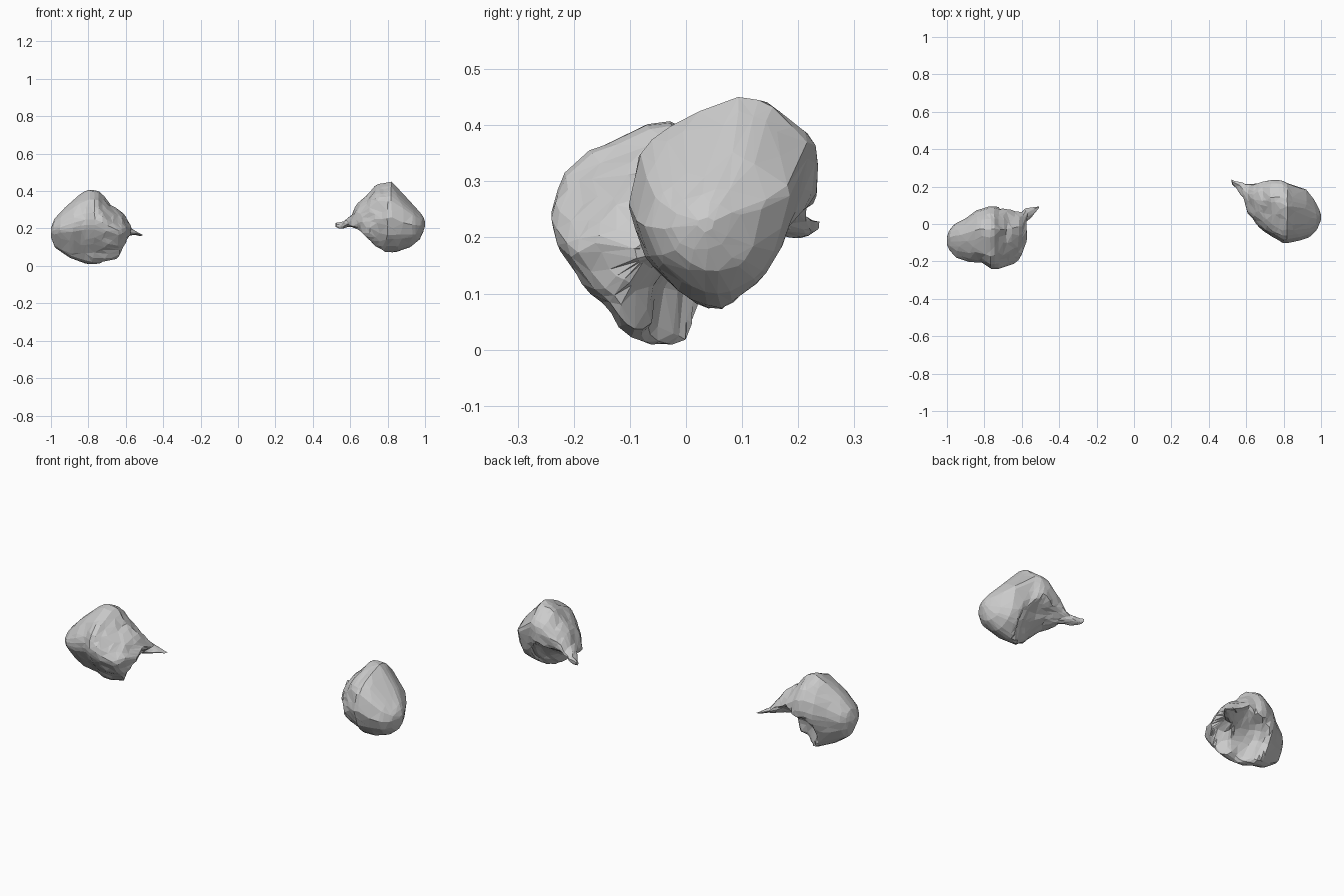
import bpy, bmesh, math
from mathutils import Vector, noise

if "Cube" in bpy.data.objects:
    bpy.data.objects.remove(bpy.data.objects["Cube"])


def interp(pts, x):
    """Piecewise linear curve lookup; pts are (x, value) sorted by x."""
    if x <= pts[0][0]:
        return pts[0][1]
    for (a, va), (b, vb) in zip(pts, pts[1:]):
        if x <= b:
            return va + (vb - va) * (x - a) / (b - a)
    return pts[-1][1]


def section(pts, n):
    """Resample a closed outline and normalise it to the -1..1 box."""
    p = [Vector(q) for q in pts]
    lens = [(p[(i + 1) % len(p)] - p[i]).length for i in range(len(p))]
    total, out = sum(lens), []
    for k in range(n):
        d, i = total * k / n, 0
        while d > lens[i]:
            d -= lens[i]
            i += 1
        out.append(p[i].lerp(p[(i + 1) % len(p)], d / lens[i]))
    lo = [min(v[a] for v in p) for a in (0, 1)]
    hi = [max(v[a] for v in p) for a in (0, 1)]
    return [[2 * (v[a] - lo[a]) / (hi[a] - lo[a]) - 1 for a in (0, 1)] for v in out]


def bone_head(name, x0, x1, ylo, yhi, zlo, zhi, outline, hollow, cut, rough_side):
    n, rings = 36, 34
    shape = section(outline, n)
    bm = bmesh.new()
    loops = []
    for r in range(rings):
        t = 0.5 - 0.5 * math.cos(math.pi * (r + 0.15) / (rings - 0.7))
        x = x0 + (x1 - x0) * t
        a, b, c, d = (interp(q, x) for q in (ylo, yhi, zlo, zhi))
        loops.append([bm.verts.new((x, (a + b) / 2 + u * (b - a) / 2,
                                    (c + d) / 2 + v * (d - c) / 2)) for u, v in shape])
    for l0, l1 in zip(loops, loops[1:]):
        for i in range(n):
            j = (i + 1) % n
            bm.faces.new((l0[i], l0[j], l1[j], l1[i]))
    bm.faces.new(loops[0][::-1])
    bm.faces.new(loops[-1])

    # broken side: flat break, pushed-in hollow and coarse bumps; dome stays smooth
    origin, axis, radius, depth = hollow
    origin, axis = Vector(origin), Vector(axis).normalized()
    normal, offset = Vector(cut[0]).normalized(), cut[1]
    for v in bm.verts:
        over = (v.co - origin).dot(normal) - offset
        if over > 0:
            v.co -= normal * over * 0.85
        rel = v.co - origin
        along = rel.dot(axis)
        dist = (rel - axis * along).length
        if along > 0 and dist < radius:
            v.co -= axis * depth * (1 - (dist / radius) ** 2) * min(1, along / 0.08)
        rough = max(0, min(1, (v.co.x - rough_side[0]) / (rough_side[1] - rough_side[0])))
        v.co += noise.noise_vector(v.co * 15) * (0.003 + 0.011 * rough)
    bmesh.ops.recalc_face_normals(bm, faces=bm.faces[:])
    bmesh.ops.triangulate(bm, faces=bm.faces[:])
    me = bpy.data.meshes.new(name)
    bm.to_mesh(me)
    bm.free()
    ob = bpy.data.objects.new(name, me)
    bpy.context.collection.objects.link(ob)
    # irregular low-poly facets
    mod = ob.modifiers.new("facets", 'DECIMATE')
    mod.ratio = 0.28
    return ob


# left bone head
bone_head(
    "left_bone_head", -1.0, -0.515,
    ylo=[(-1, -.11), (-.985, -.14), (-.95, -.18), (-.88, -.205), (-.82, -.205), (-.77, -.24),
         (-.7, -.235), (-.61, -.19), (-.59, -.13), (-.57, 0), (-.515, .09)],
    yhi=[(-1, -.07), (-.985, -.03), (-.96, 0), (-.9, .03), (-.84, .075), (-.75, .1),
         (-.67, .085), (-.6, .075), (-.57, .095), (-.515, .105)],
    zlo=[(-1, .15), (-.98, .1), (-.9, .045), (-.8, .01), (-.73, 0), (-.63, .02),
         (-.59, .09), (-.565, .13), (-.515, .145)],
    zhi=[(-1, .2), (-.985, .25), (-.93, .31), (-.85, .38), (-.8, .415), (-.75, .405),
         (-.68, .33), (-.61, .28), (-.57, .2), (-.515, .16)],
    outline=[(-.245, .25), (-.235, .29), (-.17, .36), (-.1, .39), (-.03, .41), (.04, .37),
             (.085, .31), (.1, .23), (.07, .12), (.02, .03), (-.01, 0), (-.05, 0),
             (-.1, .02), (-.19, .13), (-.24, .2)],
    hollow=((-.77, -.07, .17), (.64, .6, -.45), .14, .13),
    cut=((.6, -.65, .45), .175),
    rough_side=(-.88, -.68))

# right bone head
bone_head(
    "right_bone_head", 0.53, 1.0,
    ylo=[(.53, .21), (.58, .14), (.61, .06), (.66, -.01), (.72, -.06), (.8, -.105),
         (.88, -.09), (.94, -.07), (.98, -.03), (1, .02)],
    yhi=[(.53, .24), (.6, .21), (.65, .225), (.72, .235), (.79, .245), (.83, .22),
         (.92, .185), (.96, .14), (.985, .09), (1, .05)],
    zlo=[(.53, .21), (.57, .19), (.6, .165), (.63, .13), (.67, .1), (.7, .07), (.78, .065),
         (.85, .075), (.92, .1), (.97, .14), (.99, .18), (1, .21)],
    zhi=[(.53, .23), (.57, .245), (.61, .27), (.63, .32), (.69, .38), (.74, .44), (.82, .45),
         (.85, .42), (.92, .345), (.97, .29), (.99, .26), (1, .235)],
    outline=[(-.105, .26), (-.08, .36), (-.03, .4), (.04, .43), (.1, .45), (.15, .44),
             (.2, .4), (.24, .36), (.22, .25), (.2, .18), (.165, .12), (.09, .07), (.05, .07),
             (0, .09), (-.07, .16)],
    hollow=((.8, .08, .22), (-.7, .45, -.55), .14, .11),
    cut=((-.65, -.55, .5), .2),
    rough_side=(.88, .7))
